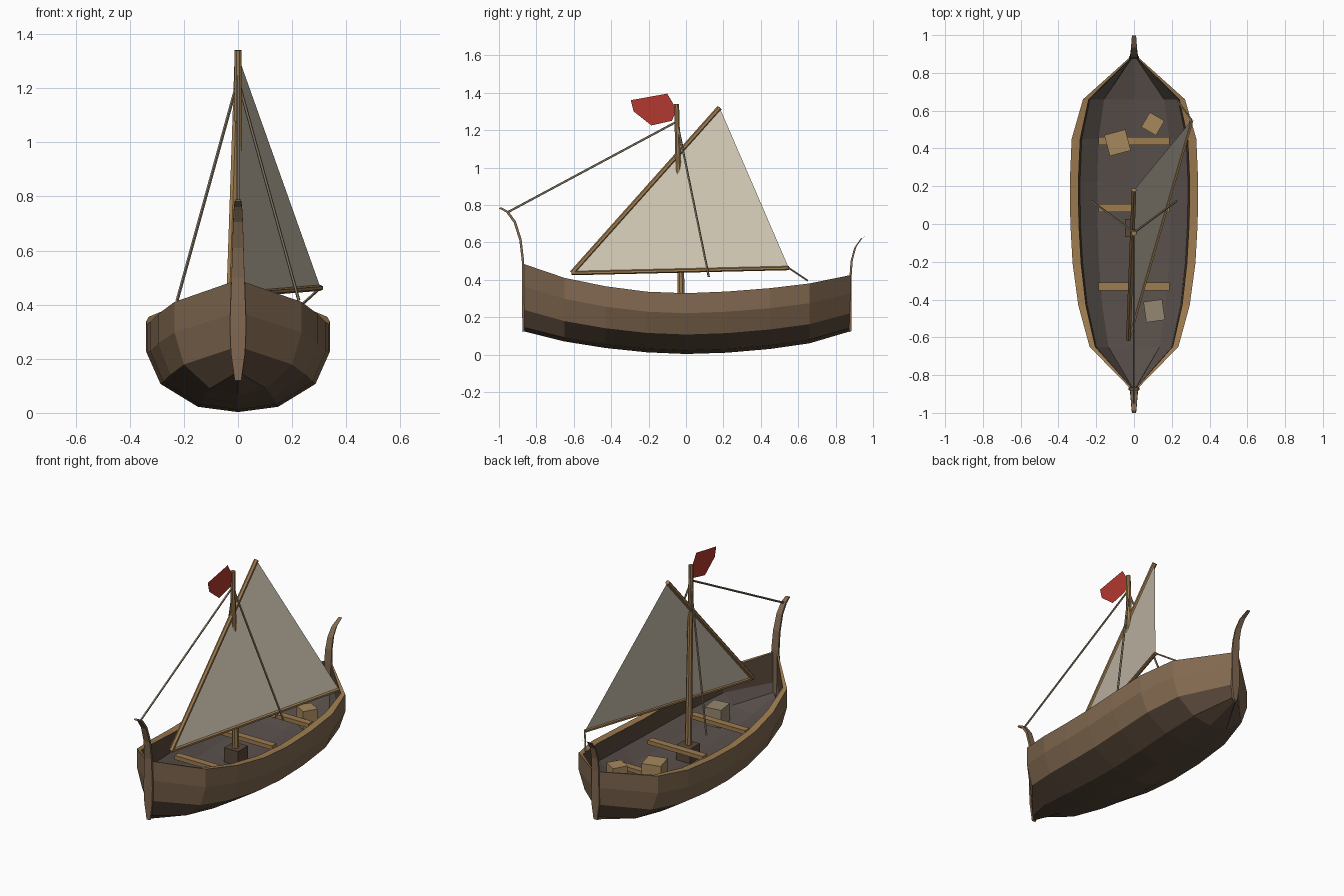
import bpy, bmesh, math
from mathutils import Vector, Matrix

if "Cube" in bpy.data.objects:
    bpy.data.objects.remove(bpy.data.objects["Cube"])


def mat(name, rgb):
    m = bpy.data.materials.new(name)
    m.diffuse_color = (*rgb, 1)
    m.use_nodes = True
    m.node_tree.nodes["Principled BSDF"].inputs["Base Color"].default_value = m.diffuse_color
    return m


PLANK = mat("plank_brown", (0.22, 0.14, 0.08))
DARK = mat("dark_wood", (0.10, 0.065, 0.042))
FLOOR = mat("floor_wood", (0.10, 0.08, 0.07))
TRIM = mat("trim_wood", (0.34, 0.20, 0.08))
CRATE = mat("crate_wood", (0.38, 0.25, 0.11))
CLOTH = mat("sail_cloth", (0.62, 0.56, 0.44))
ROPE = mat("rope", (0.30, 0.24, 0.16))
RED = mat("flag_red", (0.45, 0.04, 0.03))


def make(name, verts, faces, mats, slots=None):
    me = bpy.data.meshes.new(name)
    bm = bmesh.new()
    vs = [bm.verts.new(v) for v in verts]
    for i, f in enumerate(faces):
        face = bm.faces.new([vs[k] for k in f])
        face.material_index = slots[i] if slots else 0
    bmesh.ops.recalc_face_normals(bm, faces=bm.faces)
    bm.to_mesh(me)
    bm.free()
    for m in mats:
        me.materials.append(m)
    ob = bpy.data.objects.new(name, me)
    bpy.context.collection.objects.link(ob)
    return ob


def loft(name, rings, mats, slot_of=None):
    """Skin closed rings of equal size and cap both ends."""
    n = len(rings[0])
    verts = [p for r in rings for p in r]
    faces, slots = [], []
    for i in range(len(rings) - 1):
        for j in range(n):
            k = (j + 1) % n
            faces.append((i * n + j, i * n + k, (i + 1) * n + k, (i + 1) * n + j))
            slots.append(slot_of(j) if slot_of else 0)
    last = (len(rings) - 1) * n
    faces += [tuple(range(n)), tuple(range(last, last + n))]
    slots += [0, 0]
    return make(name, verts, faces, mats, slots)


def rod(name, a, b, r1, r2, material, sides=6):
    a, b = Vector(a), Vector(b)
    q = (b - a).to_track_quat('Z', 'Y')
    circle = [Vector((math.cos(t), math.sin(t), 0)) for t in
              [2 * math.pi * (i + 0.5) / sides for i in range(sides)]]
    return loft(name, [[p + q @ (c * r) for c in circle] for p, r in ((a, r1), (b, r2))], [material])


def box(name, centre, size, material, turn=0):
    bm = bmesh.new()
    bmesh.ops.create_cube(bm, size=1, matrix=Matrix.Translation(centre)
                          @ Matrix.Rotation(math.radians(turn), 4, 'Z')
                          @ Matrix.Diagonal((*size, 1)))
    me = bpy.data.meshes.new(name)
    bm.to_mesh(me)
    bm.free()
    me.materials.append(material)
    ob = bpy.data.objects.new(name, me)
    bpy.context.collection.objects.link(ob)
    return ob


# Hull: stations of (y, half width, keel z, sheer z, rim width)
stations = [(-0.87, 0.02, 0.125, 0.485, 0.01), (-0.65, 0.235, 0.07, 0.41, 0.03),
            (-0.43, 0.295, 0.035, 0.365, 0.04), (-0.21, 0.325, 0.012, 0.336, 0.045),
            (0.0, 0.337, 0.003, 0.328, 0.045), (0.22, 0.34, 0.01, 0.337, 0.045),
            (0.45, 0.33, 0.03, 0.355, 0.045), (0.66, 0.27, 0.06, 0.38, 0.03),
            (0.88, 0.025, 0.125, 0.425, 0.01)]
outer = [(0.44, 0.06), (0.85, 0.32), (1, 0.67), (1, 1)]
rings = []
for y, w, k, s, rim in stations:
    half = [(w * u, k + (s - k) * v) for u, v in outer]
    wi = w - rim
    fl = 0.15 + 0.07 * (y / 0.87) ** 2
    inner = [(wi, s), (wi * 0.97, fl + 0.08), (wi * 0.66, fl + 0.02)]
    side = half + inner
    ring = [(0, y, k)] + [(x, y, z) for x, z in side] + [(0, y, fl)]
    ring += [(-x, y, z) for x, z in reversed(side)]
    rings.append(ring)


def hull_slot(j):
    j = min(j, 15 - j)
    return (1, 1, 0, 0, 2, 1, 3, 3)[j]


loft("hull", rings, [PLANK, DARK, TRIM, FLOOR], hull_slot)


# Curved stem and stern posts: (y, z, half width)
def post(name, path, t, material):
    loft(name, [[(-w, y - t, z), (w, y - t, z), (w, y + t, z + t), (-w, y + t, z + t)]
                for y, z, w in path], [material])


post("bow_post", [(-0.868, 0.12, 0.012), (-0.87, 0.22, 0.026), (-0.872, 0.32, 0.03),
                  (-0.872, 0.5, 0.024), (-0.885, 0.61, 0.021), (-0.915, 0.705, 0.018),
                  (-0.955, 0.76, 0.015), (-0.995, 0.782, 0.011)], 0.006, PLANK)
post("stern_post", [(0.878, 0.12, 0.012), (0.88, 0.22, 0.026), (0.88, 0.42, 0.024),
                    (0.886, 0.5, 0.021), (0.905, 0.57, 0.018), (0.94, 0.62, 0.015),
                    (0.993, 0.648, 0.011)], 0.006, PLANK)

# Seats
for i, y in enumerate((-0.33, 0.085, 0.44)):
    box(f"seat_{i + 1}", (0, y, 0.255), (0.375, 0.042, 0.025), TRIM)

# Cargo
box("crate_1", (-0.087, 0.43, 0.30), (0.115, 0.115, 0.075), CRATE, 15)
box("crate_2", (0.10, 0.53, 0.25), (0.09, 0.09, 0.11), CRATE, -30)
box("crate_3", (0.107, -0.46, 0.235), (0.10, 0.11, 0.11), ROPE, 8)

# Mast and its step
box("mast_step", (0, -0.02, 0.20), (0.095, 0.095, 0.09), DARK)
rod("mast", (0, -0.022, 0.18), (0, -0.05, 1.34), 0.021, 0.014, TRIM, 8)

# Slanted triangular sail with yard and boom
tack, peak, clew = (-0.03, -0.61, 0.435), (0.0, 0.18, 1.32), (0.305, 0.55, 0.462)
make("sail", [tack, peak, clew], [(0, 1, 2)], [CLOTH])
rod("yard", tack, peak, 0.014, 0.014, TRIM)
rod("boom", tack, clew, 0.011, 0.011, TRIM)

# Rigging
rod("forestay", (0, -0.05, 1.245), (0, -0.955, 0.76), 0.006, 0.006, ROPE, 5)
for side, label in ((-1, "left"), (1, "right")):
    rod(f"{label}_shroud", (0, -0.045, 1.23), (0.225 * side, 0.122, 0.415), 0.006, 0.006, ROPE, 5)
rod("sheet_rope", clew, (0.23, 0.65, 0.395), 0.005, 0.005, ROPE, 5)

# Flag
make("flag", [(0, -0.05, 1.31), (0, -0.10, 1.395), (0, -0.295, 1.36), (0, -0.28, 1.30),
              (0, -0.185, 1.225), (0, -0.075, 1.25)], [(0, 1, 4, 5), (1, 2, 3, 4)], [RED])
